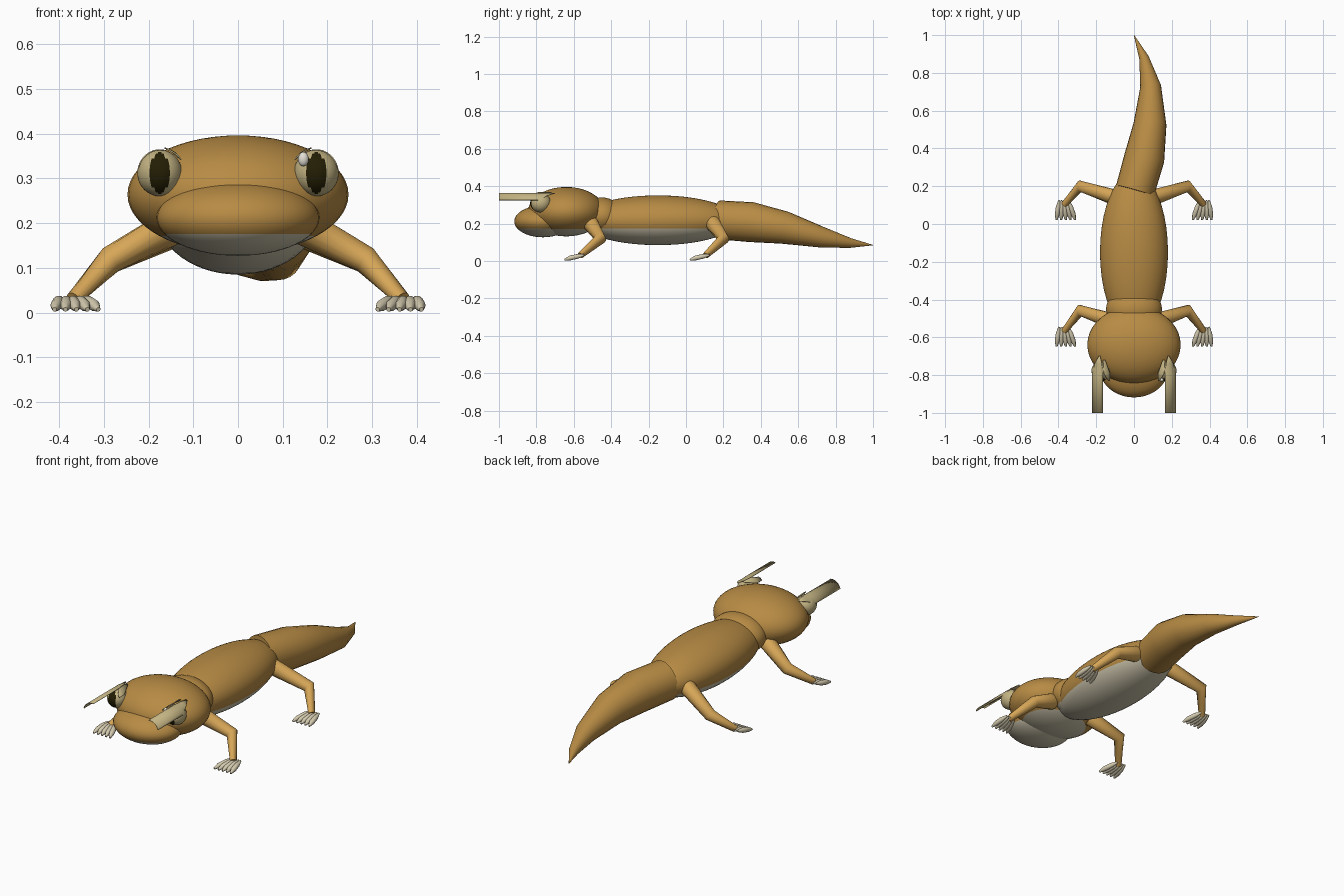
import bpy, bmesh, math
from mathutils import Vector

if "Cube" in bpy.data.objects:
    bpy.data.objects.remove(bpy.data.objects["Cube"])


def material(name, rgb):
    m = bpy.data.materials.new(name)
    m.diffuse_color = tuple((c / 255) ** 2.2 for c in rgb) + (1,)
    m.use_nodes = True
    m.node_tree.nodes["Principled BSDF"].inputs["Base Color"].default_value = m.diffuse_color
    return m


SKIN = material("ochre skin", (182, 138, 70))
LEG = material("light ochre limbs", (214, 165, 88))
BELLY = material("pale belly", (200, 192, 168))
CLAW = material("cream toes", (212, 202, 174))
EYE = material("golden eye", (194, 178, 130))
PUPIL = material("dark pupil", (40, 35, 12))
SHINE = material("eye shine", (225, 222, 210))


def finish(name, bm, mats, smooth=True):
    bmesh.ops.recalc_face_normals(bm, faces=bm.faces)
    me = bpy.data.meshes.new(name)
    bm.to_mesh(me)
    bm.free()
    for m in mats:
        me.materials.append(m)
    for p in me.polygons:
        p.use_smooth = smooth
    ob = bpy.data.objects.new(name, me)
    bpy.context.collection.objects.link(ob)
    return ob


def ellipsoid(name, centre, radii, mats, rule=None, segs=40, rings=28):
    """Scaled sphere; faces meeting the rule get the second material."""
    bm = bmesh.new()
    bmesh.ops.create_uvsphere(bm, u_segments=segs, v_segments=rings, radius=1)
    for f in bm.faces:
        c = f.calc_center_median()
        if rule and rule(c):
            f.material_index = 1
    for v in bm.verts:
        v.co = Vector(a * r + c for a, r, c in zip(v.co, radii, centre))
    return finish(name, bm, mats)


def tube(name, points, mat, sides=20):
    """Skin round rings given as (x, y, z, radius)."""
    bm = bmesh.new()
    ps = [Vector(p[:3]) for p in points]
    rings = []
    for i, p in enumerate(ps):
        t = (ps[min(i + 1, len(ps) - 1)] - ps[max(i - 1, 0)]).normalized()
        u = t.cross(Vector((0, 0, 1))).normalized()
        w = u.cross(t)
        r = points[i][3]
        rings.append([bm.verts.new(p + r * (u * math.cos(a) + w * math.sin(a)))
                      for a in (2 * math.pi * k / sides for k in range(sides))])
    for a, b in zip(rings, rings[1:]):
        for k in range(sides):
            n = (k + 1) % sides
            bm.faces.new((a[k], a[n], b[n], b[k]))
    caps = [bm.faces.new(rings[0]), bm.faces.new(rings[-1])]
    ob = finish(name, bm, [mat])
    for p in list(ob.data.polygons)[-len(caps):]:
        p.use_smooth = False
    return ob


def sheet(name, cx, cz, r, side, rows, mat):
    """Thin curved flap; each row is (y, start angle, end angle)."""
    bm = bmesh.new()
    grid = []
    for y, a0, a1 in rows:
        grid.append([])
        for k in range(9):
            a = math.radians(a0 + (a1 - a0) * k / 8)
            grid[-1].append(bm.verts.new(
                (side * (cx + r * math.cos(a)), y, cz + r * math.sin(a))))
    for a, b in zip(grid, grid[1:]):
        for k in range(8):
            bm.faces.new((a[k], a[k + 1], b[k + 1], b[k]))
    ob = finish(name, bm, [mat])
    mod = ob.modifiers.new("thickness", 'SOLIDIFY')
    mod.thickness = 0.003
    return ob


def below(z, centre, radius):
    return lambda c: c.z * radius + centre < z


# Body, neck, head and snout with pale undersides
ellipsoid("body", (0, -0.15, 0.218), (0.18, 0.425, 0.133), [SKIN, BELLY],
          below(0.178, 0.218, 0.133))
ellipsoid("neck", (0, -0.45, 0.24), (0.148, 0.11, 0.1), [SKIN, BELLY],
          below(0.175, 0.24, 0.1))
ellipsoid("head", (0, -0.64, 0.264), (0.247, 0.205, 0.132), [SKIN, BELLY],
          below(0.172, 0.264, 0.132))
ellipsoid("snout", (0, -0.765, 0.212), (0.182, 0.153, 0.085), [SKIN, BELLY],
          below(0.172, 0.212, 0.085))

# Curved tail tapering to a point
tube("tail", [(0.005, 0.175, 0.22, 0.104), (0.055, 0.35, 0.208, 0.107),
              (0.085, 0.53, 0.178, 0.087), (0.088, 0.73, 0.126, 0.055),
              (0.053, 0.88, 0.096, 0.026), (0, 1.0, 0.085, 0.001)], SKIN, 24)

for s, side in ((1, "right"), (-1, "left")):
    # Legs: upper limb, bent joint, lower limb
    for end, hip, knee, foot_y in (("front", (0.13, -0.51, 0.2), -0.458, -0.565),
                                   ("rear", (0.1, 0.14, 0.205), 0.2, 0.105)):
        tube(f"{end}_{side}_leg",
             [(s * hip[0], hip[1], hip[2], 0.042),
              (s * 0.285, knee, 0.118, 0.031),
              (s * 0.368, foot_y, 0.03, 0.017)], LEG, 16)
        # Five fanned toes
        for i in range(5):
            x0, x1 = 0.348 + 0.012 * i, 0.312 + 0.0245 * i
            tip = foot_y - 0.083
            tube(f"{end}_{side}_toe_{i + 1}",
                 [(s * x0, foot_y + 0.02, 0.032, 0.005),
                  (s * (x0 * 0.65 + x1 * 0.35), foot_y - 0.015, 0.025, 0.013),
                  (s * (x0 * 0.25 + x1 * 0.75), foot_y - 0.055, 0.016, 0.013),
                  (s * x1, tip, 0.007, 0.005)], CLAW, 10)

    # Eyes with upright slit pupils
    ellipsoid(f"{side}_eye", (s * 0.175, -0.778, 0.312), (0.05, 0.055, 0.052),
              [EYE, PUPIL],
              lambda c: c.y < 0 and (c.x / 0.42) ** 2 + (c.z / 0.9) ** 2 < 1)
    # Long curved lids reaching forward over the outer top of each eye
    sheet(f"{side}_outer_lid", 0.174, 0.315, 0.05, s,
          [(-1.0, 12, 100), (-0.79, 12, 100), (-0.74, 45, 95), (-0.7, 75, 85)], EYE)
    sheet(f"{side}_inner_lid", 0.174, 0.315, 0.052, s,
          [(-0.83, 135, 150), (-0.79, 105, 150), (-0.72, 100, 112)], EYE)

# Small glint on one eye
ellipsoid("eye_glint", (0.146, -0.825, 0.343), (0.012, 0.01, 0.016), [SHINE],
          segs=16, rings=10)
